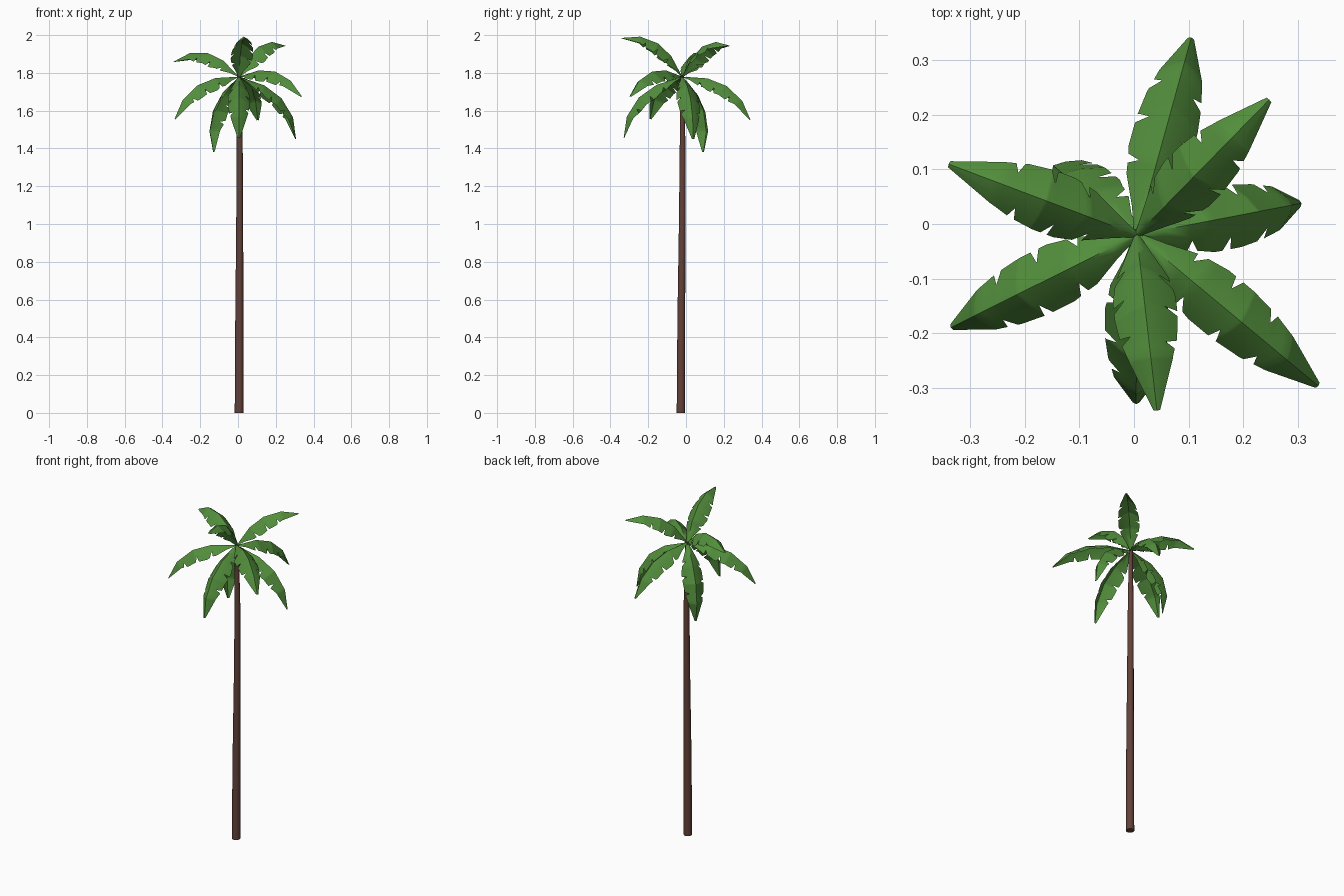
import bpy, bmesh, math
from mathutils import Vector

if "Cube" in bpy.data.objects:
    bpy.data.objects.remove(bpy.data.objects["Cube"])


def material(name, rgb):
    m = bpy.data.materials.new(name)
    m.diffuse_color = (*rgb, 1)
    m.use_nodes = True
    m.node_tree.nodes["Principled BSDF"].inputs["Base Color"].default_value = m.diffuse_color
    return m


BARK = material("bark brown", (0.125, 0.054, 0.040))
LEAF = material("leaf green", (0.085, 0.27, 0.045))


def finish(bm, name, mat, angle):
    me = bpy.data.meshes.new(name)
    bm.to_mesh(me)
    bm.free()
    ob = bpy.data.objects.new(name, me)
    bpy.context.collection.objects.link(ob)
    me.materials.append(mat)
    bpy.ops.object.select_all(action='DESELECT')
    bpy.context.view_layer.objects.active = ob
    ob.select_set(True)
    bpy.ops.object.shade_smooth_by_angle(angle=math.radians(angle))
    return ob


# trunk: tapered, slightly leaning tube
bm = bmesh.new()
rings = []
for x, y, z, r in [(0.006, -0.027, 0, 0.0235), (0.007, -0.025, 0.5, 0.0215),
                   (0.009, -0.020, 1.0, 0.0185), (0.009, -0.018, 1.4, 0.016),
                   (0.006, -0.02, 1.78, 0.011)]:
    rings.append([bm.verts.new((x + r * math.cos(a), y + r * math.sin(a), z))
                  for a in (math.tau * i / 10 for i in range(10))])
for a, b in zip(rings, rings[1:]):
    for i in range(10):
        j = (i + 1) % 10
        bm.faces.new((a[i], a[j], b[j], b[i]))
bm.faces.new(rings[0][::-1])
bm.faces.new(rings[-1])
finish(bm, "trunk", BARK, 40)

# frond outline (half width along the length), arch profile, and slits on either side
OUTLINE = [(0, 0.005), (0.1, 0.023), (0.22, 0.048), (0.36, 0.058), (0.52, 0.058),
           (0.68, 0.052), (0.8, 0.04), (1, 0.006)]
ARCH = [(0, 0), (0.28, 0.76), (0.53, 1.0), (0.79, 0.74), (1, 0)]
SLITS = {1: (0.28, 0.50, 0.71), -1: (0.22, 0.42, 0.66)}


def lerp_table(table, t):
    for (t0, w0), (t1, w1) in zip(table, table[1:]):
        if t <= t1:
            return w0 + (w1 - w0) * (t - t0) / (t1 - t0)
    return table[-1][1]


def slit(t, side):
    f = 1.0
    for n in SLITS[side]:
        d = (n - t) / 0.012 if t < n else (t - n) / 0.035
        f = min(f, 0.62 + 0.38 * min(d, 1))
    return f


STATIONS = {round(t, 3) for t, _ in OUTLINE + ARCH}
for s in SLITS.values():
    for n in s:
        STATIONS |= {round(n - 0.012, 3), n, round(n + 0.035, 3)}
STATIONS = sorted(STATIONS)
CROWN = Vector((0.005, -0.02, 1.78))


def frond(name, tip, bulge, mirror):
    chord = Vector(tip) - CROWN
    across = chord.cross(Vector((0, 0, 1))).normalized()
    up = across.cross(chord).normalized()
    bm = bmesh.new()
    rows = []
    for t in STATIONS:
        spine = CROWN + chord * t + up * (bulge * lerp_table(ARCH, t))
        tangent = (chord + up * (4 * bulge * (1 - 2 * t))).normalized()
        normal = across.cross(tangent).normalized()
        row = []
        for side, u in ((-1, 1), (-1, 0.5), (1, 0), (1, 0.5), (1, 1)):
            w = lerp_table(OUTLINE, t) * u
            if u == 1:
                w *= slit(t, side * mirror)
            drop = 0.055 * (w / 0.058) ** 1.35
            row.append(bm.verts.new(spine + across * (side * w) - normal * drop))
        rows.append(row)
    for a, b in zip(rows, rows[1:]):
        for i in range(4):
            bm.faces.new((a[i], a[i + 1], b[i + 1], b[i]))
    finish(bm, name, LEAF, 60)


# crown of nine drooping fronds: tip position and arch height
FRONDS = [((0.105, 0.342, 1.55), 0.085), ((0.248, 0.228, 1.945), 0.08),
          ((0.307, 0.038, 1.45), 0.09), ((0.338, -0.297, 1.675), 0.085),
          ((0.042, -0.342, 1.985), 0.08), ((0.004, -0.33, 1.455), 0.09),
          ((-0.336, -0.19, 1.555), 0.085), ((-0.34, 0.11, 1.86), 0.085),
          ((-0.13, 0.092, 1.38), 0.09)]
for i, (tip, bulge) in enumerate(FRONDS):
    frond(f"frond_{i + 1}", tip, bulge, 1 if i % 2 else -1)
